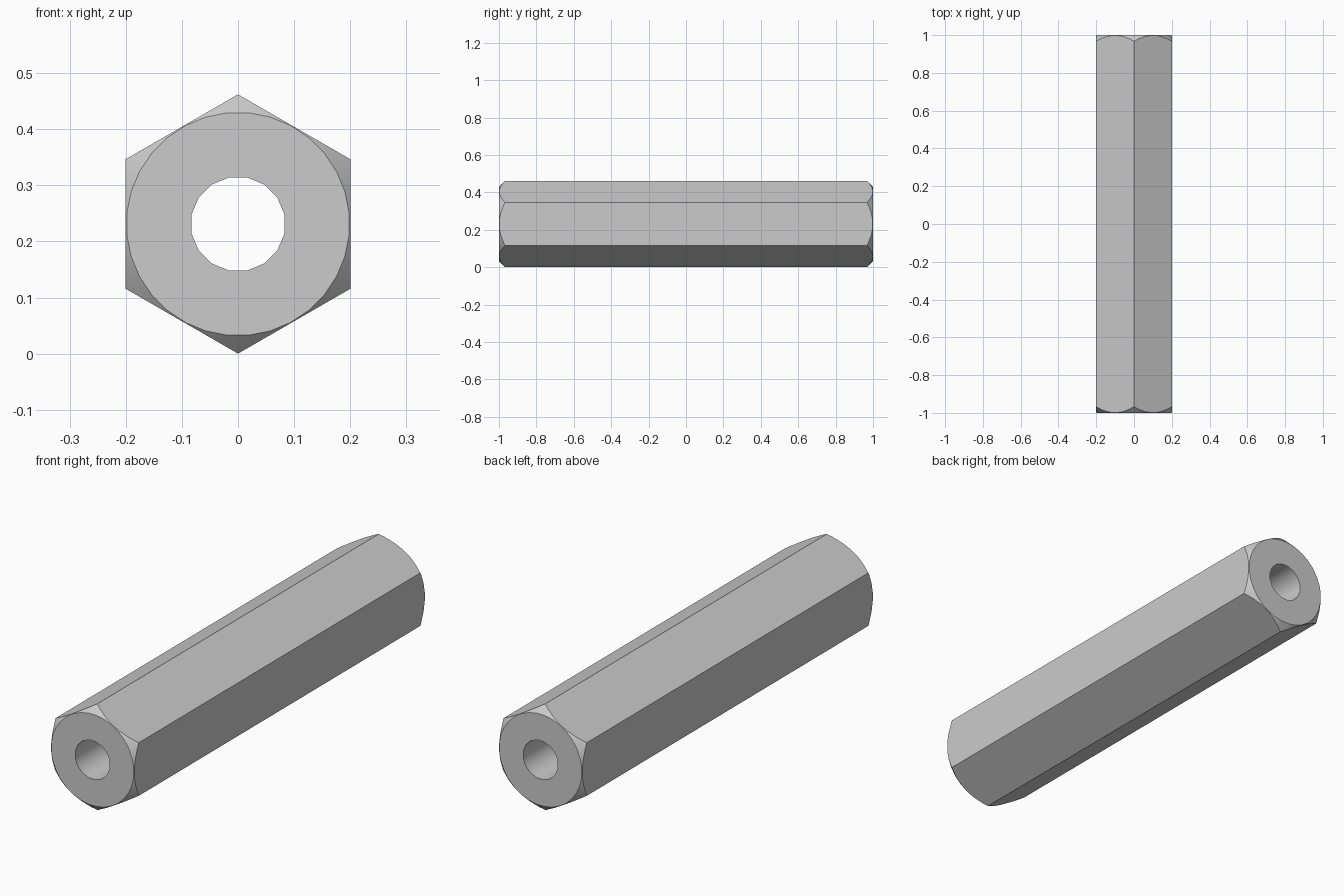
import bpy, bmesh
from math import cos, sin, pi, radians

if "Cube" in bpy.data.objects:
    bpy.data.objects.remove(bpy.data.objects["Cube"])

CENTRE_Z = 0.231          # axis height, also the hexagon's corner radius


def turned(name, sides, stations, phase=0.0):
    """Closed solid along Y made of regular rings at (radius, y) stations."""
    bm = bmesh.new()
    rings = []
    for r, y in stations:
        angles = [phase + 2 * pi * i / sides for i in range(sides)]
        rings.append([bm.verts.new((r * cos(a), y, CENTRE_Z + r * sin(a))) for a in angles])
    for a, b in zip(rings, rings[1:]):
        for i in range(sides):
            j = (i + 1) % sides
            bm.faces.new((a[i], a[j], b[j], b[i]))
    bm.faces.new(rings[0])
    bm.faces.new(rings[-1])
    bmesh.ops.recalc_face_normals(bm, faces=bm.faces)
    mesh = bpy.data.meshes.new(name)
    bm.to_mesh(mesh)
    bm.free()
    obj = bpy.data.objects.new(name, mesh)
    bpy.context.collection.objects.link(obj)
    return obj


# Hexagonal bar, corners pointing up and down
bar = turned("hex_standoff", 6, [(CENTRE_Z, -1), (CENTRE_Z, 1)], pi / 2)

# Round envelope with 45 degree ends: chamfers the hexagon's corners
envelope = turned("chamfer_envelope", 32,
                  [(0.199, -1), (0.279, -0.92), (0.279, 0.92), (0.199, 1)], pi / 32)

# Through bore
bore = turned("bore_cutter", 16, [(0.0845, -1.1), (0.0845, 1.1)], pi / 16)

for cutter, operation in ((envelope, 'INTERSECT'), (bore, 'DIFFERENCE')):
    mod = bar.modifiers.new(cutter.name, 'BOOLEAN')
    mod.operation = operation
    mod.solver = 'EXACT'
    mod.object = cutter
    bpy.context.view_layer.objects.active = bar
    bpy.ops.object.modifier_apply(modifier=mod.name)
    bpy.data.objects.remove(cutter, do_unlink=True)

# Smooth chamfer and bore, crisp flats
bpy.ops.object.select_all(action='DESELECT')
bar.select_set(True)
bpy.context.view_layer.objects.active = bar
bpy.ops.object.shade_smooth_by_angle(angle=radians(30))
